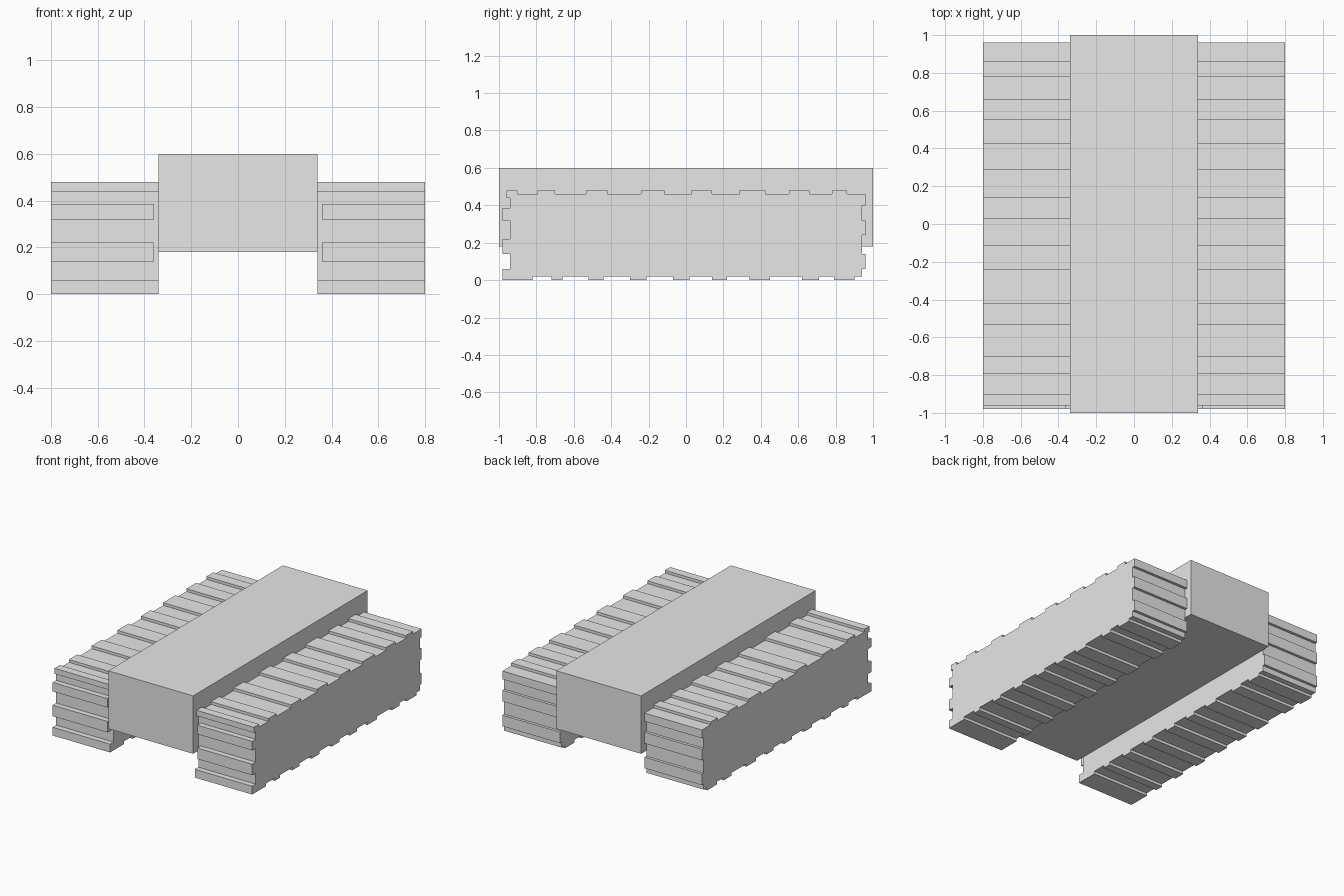
import bpy
import bmesh

cube = bpy.data.objects.get("Cube")
if cube:
    bpy.data.objects.remove(cube, do_unlink=True)

grey = bpy.data.materials.new("light_grey")
grey.use_nodes = True
grey.diffuse_color = (0.8, 0.8, 0.8, 1)
grey.node_tree.nodes["Principled BSDF"].inputs["Base Color"].default_value = (0.8, 0.8, 0.8, 1)


def extrude_profile(name, profile, x0, x1, mirror=False):
    """Extrude a (y, z) outline along x, optionally mirrored to the other side."""
    bm = bmesh.new()
    face = bm.faces.new([bm.verts.new((x0, y, z)) for y, z in profile])
    new = bmesh.ops.extrude_face_region(bm, geom=[face])["geom"]
    verts = [v for v in new if isinstance(v, bmesh.types.BMVert)]
    bmesh.ops.translate(bm, verts=verts, vec=(x1 - x0, 0, 0))
    bmesh.ops.recalc_face_normals(bm, faces=bm.faces)
    mesh = bpy.data.meshes.new(name)
    bm.to_mesh(mesh)
    bm.free()
    mesh.materials.append(grey)
    obj = bpy.data.objects.new(name, mesh)
    bpy.context.scene.collection.objects.link(obj)
    if mirror:
        obj.modifiers.new("mirror", 'MIRROR').use_axis[0] = True
    return obj


def rect(y0, y1, z0, z1):
    return [(y0, z0), (y1, z0), (y1, z1), (y0, z1)]


# Central hull
extrude_profile("hull", rect(-1, 1, 0.18, 0.6), -0.34, 0.34)

# Pad positions along each run of the track
BOTTOM = [(-0.72, -0.66), (-0.52, -0.44), (-0.30, -0.21), (-0.07, 0.02),
          (0.14, 0.22), (0.34, 0.45), (0.62, 0.71), (0.79, 0.90)]
BACK = [(0.06, 0.14), (0.24, 0.32), (0.40, 0.46)]
TOP = [(-0.795, -0.70), (-0.535, -0.42), (-0.24, -0.115), (0.03, 0.14),
       (0.285, 0.425), (0.55, 0.66), (0.78, 0.86)]
FRONT = [(0.14, 0.22), (0.32, 0.385)]

# Track outline, starting from the lower front corner pad
track = [(-0.94, 0.06), (-0.98, 0.06), (-0.98, 0), (-0.82, 0), (-0.82, 0.02)]
for a, b in BOTTOM:
    track += [(a, 0.02), (a, 0), (b, 0), (b, 0.02)]
track.append((0.94, 0.02))
for a, b in BACK:
    track += [(0.94, a), (0.96, a), (0.96, b)]
    if b < 0.46:
        track.append((0.94, b))
for a, b in reversed(TOP):
    track += [(b, 0.46), (b, 0.48), (a, 0.48), (a, 0.46)]
# Upper front corner pad
track += [(-0.90, 0.46), (-0.90, 0.48), (-0.96, 0.48), (-0.96, 0.44), (-0.94, 0.44)]
extrude_profile("tracks", track, 0.34, 0.8, mirror=True)

# Narrower pads on the front of the tracks
for i, (a, b) in enumerate(FRONT):
    extrude_profile(f"front_track_pads_{i + 1}", rect(-0.98, -0.94, a, b), 0.36, 0.8, mirror=True)
